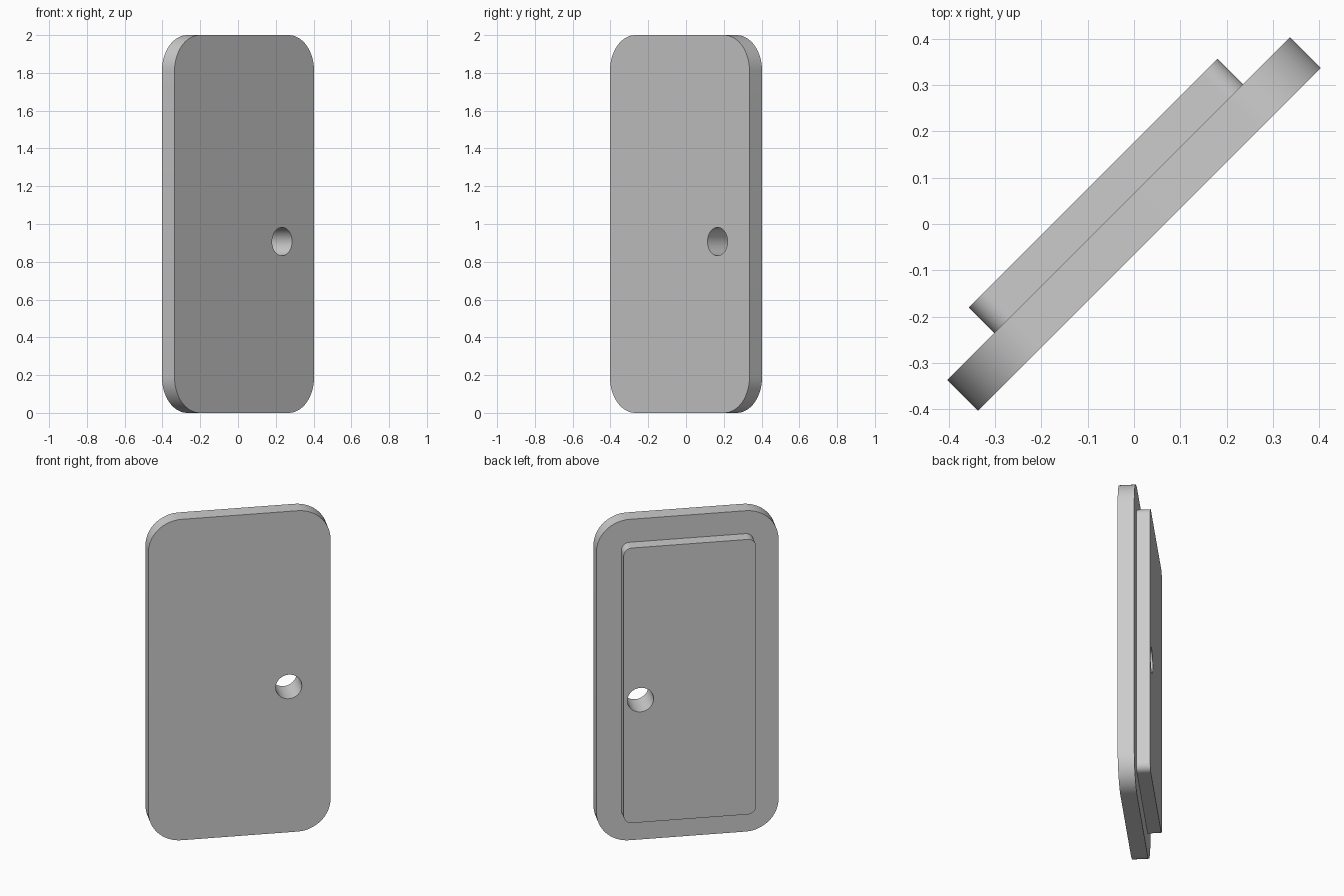
import bpy
import bmesh
import math
from mathutils import Matrix, Vector

if "Cube" in bpy.data.objects:
    bpy.data.objects.remove(bpy.data.objects["Cube"])

HEIGHT = 2.0
WIDTH = 1.045
HALF_THICK = 0.047
MARGIN = 0.143
RADIUS = 0.19
PANEL_BACK = 0.125
TURN = Matrix.Rotation(math.radians(45), 4, "Z")

grey = bpy.data.materials.new("light grey")
grey.use_nodes = True
color = (0.6, 0.6, 0.6, 1)
grey.diffuse_color = color
grey.node_tree.nodes["Principled BSDF"].inputs["Base Color"].default_value = color


def slab(name, outline, front, back):
    """Extrude an outline of (x, z) points from y = front to y = back."""
    bm = bmesh.new()
    face = bm.faces.new([bm.verts.new((x, front, z)) for x, z in outline])
    moved = bmesh.ops.extrude_face_region(bm, geom=[face])["geom"]
    verts = [v for v in moved if isinstance(v, bmesh.types.BMVert)]
    bmesh.ops.translate(bm, verts=verts, vec=Vector((0, back - front, 0)))
    bmesh.ops.recalc_face_normals(bm, faces=bm.faces)
    bm.transform(TURN)
    mesh = bpy.data.meshes.new(name)
    bm.to_mesh(mesh)
    bm.free()
    mesh.materials.append(grey)
    obj = bpy.data.objects.new(name, mesh)
    bpy.context.collection.objects.link(obj)
    return obj


def arc(cx, cz, radius, start, end, steps):
    angles = [start + (end - start) * i / steps for i in range(steps + 1)]
    return [(cx + radius * math.cos(a), cz + radius * math.sin(a)) for a in angles]


def rounded_rect(width, height, radius, steps=16):
    points = []
    dx, dz = width / 2 - radius, height / 2 - radius
    for i, (sx, sz) in enumerate([(1, 1), (-1, 1), (-1, -1), (1, -1)]):
        start = i * math.pi / 2
        points += arc(sx * dx, HEIGHT / 2 + sz * dz, radius, start, start + math.pi / 2, steps)
    return points


def boolean(target, tool, operation):
    mod = target.modifiers.new(operation.lower(), "BOOLEAN")
    mod.operation = operation
    mod.solver = "EXACT"
    mod.object = tool


# Outer plate, with the smaller raised panel fused to its back
plate = slab("door_plate", rounded_rect(WIDTH, HEIGHT, RADIUS), -HALF_THICK, HALF_THICK)
panel = slab("raised_panel",
             rounded_rect(WIDTH - 2 * MARGIN, HEIGHT - 2 * MARGIN, RADIUS - MARGIN),
             0, PANEL_BACK)
boolean(plate, panel, "UNION")

# Round hole through both layers
hole = slab("hole_cutter", arc(0.283, 0.907, 0.075, 0, math.tau, 64)[:-1], -0.3, 0.3)
boolean(plate, hole, "DIFFERENCE")

# Apply the cuts, remove the helpers and smooth the rounded edges
bpy.ops.object.select_all(action="DESELECT")
plate.select_set(True)
bpy.context.view_layer.objects.active = plate
for mod in list(plate.modifiers):
    bpy.ops.object.modifier_apply(modifier=mod.name)
for helper in (panel, hole):
    bpy.data.objects.remove(helper)
bpy.ops.object.shade_smooth_by_angle(angle=math.radians(30))
